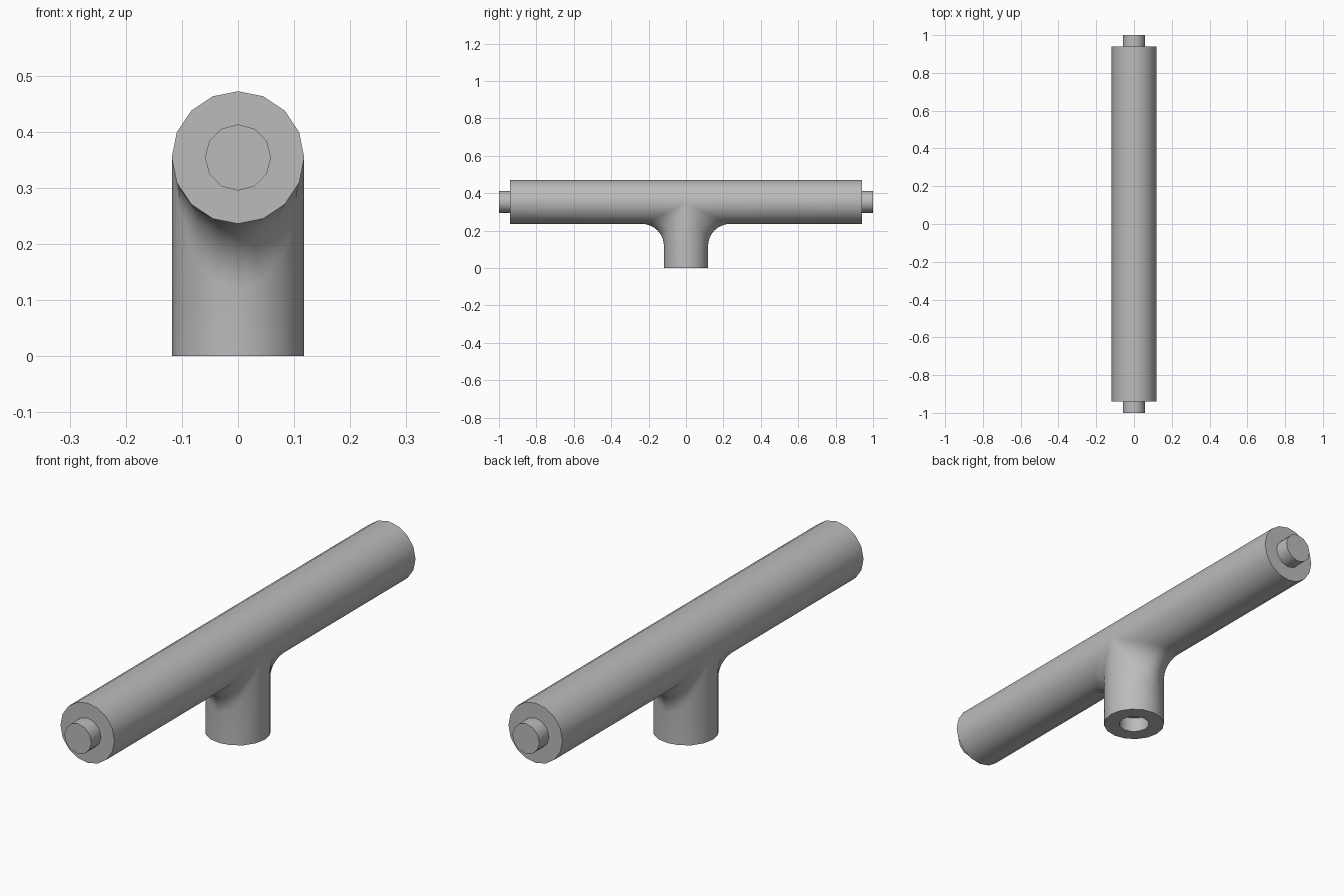
import bpy, bmesh
from math import sin, cos, pi, radians
from mathutils import Vector, Matrix

if "Cube" in bpy.data.objects:
    bpy.data.objects.remove(bpy.data.objects["Cube"])

R = 0.118          # radius of the bar and the stem
BLEND = 0.118      # radius of the fillet between them
AXIS = 0.354       # height of the bar axis
HALF = 0.94        # half length of the bar body
PEG = 0.059        # radius of pegs and socket
DEPTH = 0.06       # length of pegs and socket
SIDES, ARC = 16, 8

grey = bpy.data.materials.new("plain grey")
grey.use_nodes = True
grey.diffuse_color = (0.5, 0.5, 0.5, 1)
grey.node_tree.nodes["Principled BSDF"].inputs["Base Color"].default_value = (0.5, 0.5, 0.5, 1)


def finish(name, bm, angle=35):
    bmesh.ops.recalc_face_normals(bm, faces=bm.faces)
    mesh = bpy.data.meshes.new(name)
    bm.to_mesh(mesh)
    bm.free()
    mesh.materials.append(grey)
    obj = bpy.data.objects.new(name, mesh)
    bpy.context.collection.objects.link(obj)
    bpy.ops.object.select_all(action='DESELECT')
    obj.select_set(True)
    bpy.context.view_layer.objects.active = obj
    bpy.ops.object.shade_smooth_by_angle(angle=radians(angle))
    return obj


def strip_path(a, side):
    """Runs along the bar underside, round the fillet and down the stem."""
    c, s = cos(a), sin(a)
    centre = Vector(((R + BLEND) * c, (R + BLEND) * s, AXIS - (R + BLEND) * s))
    to_bar, to_stem = Vector((-c, 0, s)), Vector((-c, -s, 0))
    pts = [Vector((R * c, HALF, AXIS - R * s))]
    for i in range(ARC + 1):
        pts.append(centre + BLEND * to_bar.slerp(to_stem, i / ARC))
    pts.append(Vector((R * c, R * s, 0)))
    return [Vector((p.x, p.y * side, p.z)) for p in pts]


def add_grid(bm, rows):
    grid = [[bm.verts.new(p) for p in row] for row in rows]
    for r0, r1 in zip(grid, grid[1:]):
        for i in range(len(r0) - 1):
            bm.faces.new((r0[i], r0[i + 1], r1[i + 1], r1[i]))


# Bar and stem as one blended skin
bm = bmesh.new()
angles = [pi * i / (SIDES // 2) for i in range(SIDES // 2 + 1)]
for side in (-1, 1):
    add_grid(bm, [strip_path(a, side) for a in angles])
add_grid(bm, [[Vector((R * cos(a), y, AXIS + R * sin(a))) for y in (-HALF, 0, HALF)]
              for a in angles])
bmesh.ops.remove_doubles(bm, verts=bm.verts, dist=0.0005)
bmesh.ops.dissolve_degenerate(bm, edges=bm.edges, dist=0.0005)

# Flat end caps of the bar
for y in (-HALF, HALF):
    rim = [e for e in bm.edges if e.is_boundary and all(abs(v.co.y - y) < 0.001 for v in e.verts)]
    bmesh.ops.contextual_create(bm, geom=rim)

# Socket in the foot of the stem
ring = bmesh.ops.create_circle(bm, cap_ends=True, segments=12, radius=PEG,
                               matrix=Matrix.Translation((0, 0, DEPTH)))["verts"]
roof = ring[0].link_faces[0]
walls = bmesh.ops.extrude_edge_only(bm, edges=list(roof.edges))["geom"]
for v in walls:
    if isinstance(v, bmesh.types.BMVert):
        v.co.z = 0
foot = [e for e in bm.edges if e.is_boundary and all(abs(v.co.z) < 0.001 for v in e.verts)]
bmesh.ops.triangle_fill(bm, edges=foot, use_beauty=True, normal=(0, 0, -1))
finish("bar_with_stem", bm)

# Pegs on both ends of the bar
for name, side in (("front_peg", -1), ("back_peg", 1)):
    bm = bmesh.new()
    place = Matrix.Translation((0, side * (HALF + DEPTH / 2), AXIS)) @ Matrix.Rotation(pi / 2, 4, 'X')
    bmesh.ops.create_cone(bm, cap_ends=True, segments=12, radius1=PEG, radius2=PEG,
                          depth=DEPTH, matrix=place)
    finish(name, bm)
